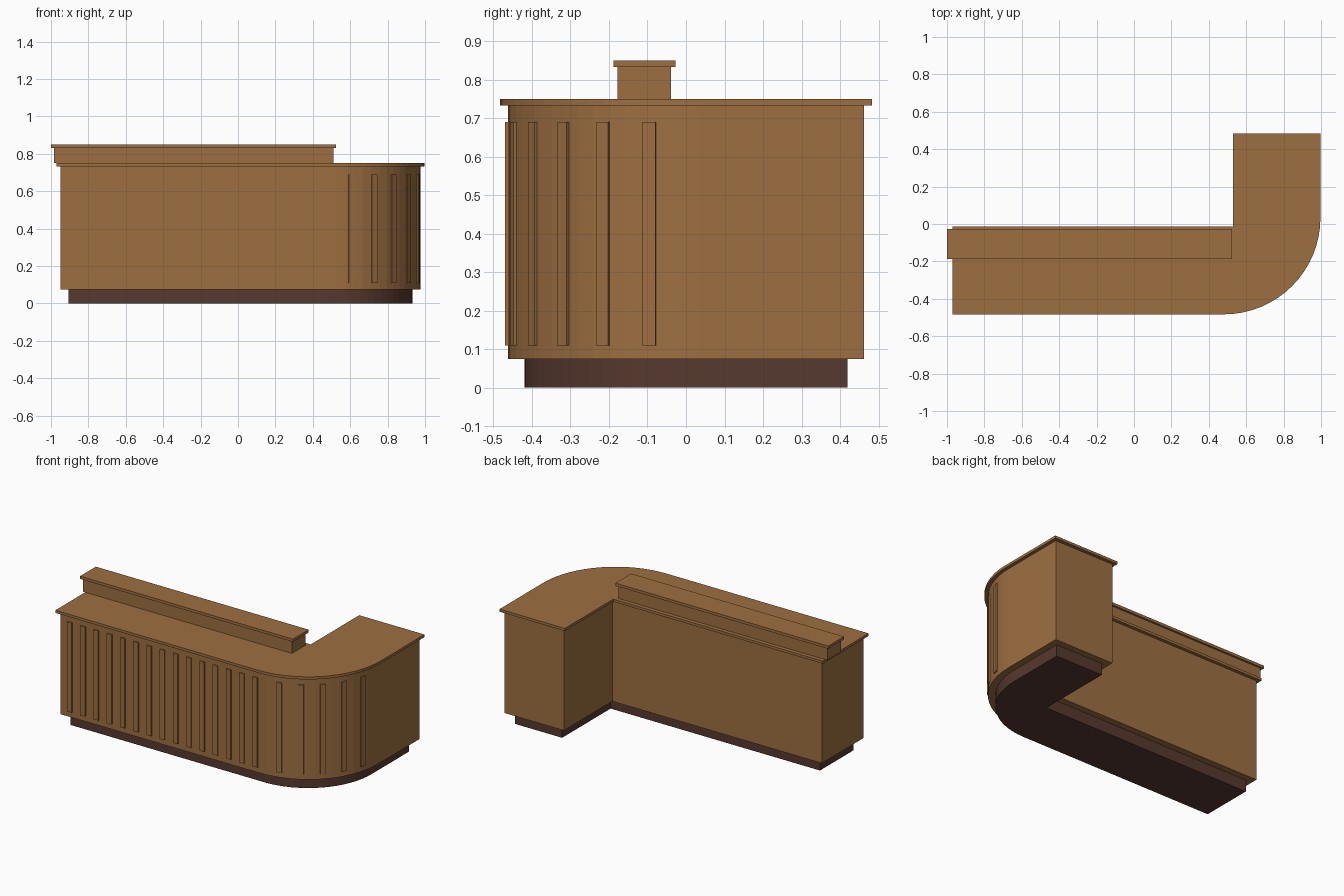
import bpy, bmesh
from math import sin, cos, pi, radians
from mathutils import Matrix, Vector

cube = bpy.data.objects.get("Cube")
if cube:
    bpy.data.objects.remove(cube, do_unlink=True)


def material(name, color):
    m = bpy.data.materials.new(name)
    m.use_nodes = True
    m.diffuse_color = color
    m.node_tree.nodes["Principled BSDF"].inputs["Base Color"].default_value = color
    return m


WOOD = material("warm wood", (0.34, 0.159, 0.053, 1))
DARK = material("dark brown", (0.094, 0.041, 0.028, 1))


def finish(name, bm, mat):
    bmesh.ops.recalc_face_normals(bm, faces=bm.faces)
    mesh = bpy.data.meshes.new(name)
    bm.to_mesh(mesh)
    bm.free()
    mesh.materials.append(mat)
    obj = bpy.data.objects.new(name, mesh)
    bpy.context.collection.objects.link(obj)
    return obj


# Shared L outline: the rounded outer corner turns about CENTRE
CENTRE = Vector((0.48, 0.034, 0))
RADIUS = 0.517
SEGMENTS = 16


def counter_slab(name, inset, z0, z1, mat):
    r = RADIUS - inset
    outline = [(-0.97 + inset, -0.483 + inset)]
    for i in range(SEGMENTS + 1):
        a = -pi / 2 + i * pi / 2 / SEGMENTS
        outline.append((CENTRE.x + r * cos(a), CENTRE.y + r * sin(a)))
    outline += [(CENTRE.x + r, 0.483 - inset), (0.53 + inset, 0.483 - inset),
                (0.53 + inset, -0.013 - inset), (-0.97 + inset, -0.013 - inset)]
    bm = bmesh.new()
    face = bm.faces.new([bm.verts.new((x, y, z0)) for x, y in outline])
    ext = bmesh.ops.extrude_face_region(bm, geom=[face])
    top = [v for v in ext["geom"] if isinstance(v, bmesh.types.BMVert)]
    bmesh.ops.translate(bm, verts=top, vec=(0, 0, z1 - z0))
    return finish(name, bm, mat)


def add_box(bm, centre, size, angle=0):
    mat = (Matrix.Translation(centre) @ Matrix.Rotation(angle, 4, "Z")
           @ Matrix.Diagonal((*size, 1)))
    bmesh.ops.create_cube(bm, size=1, matrix=mat)


def box(name, lo, hi, mat):
    lo, hi = Vector(lo), Vector(hi)
    bm = bmesh.new()
    add_box(bm, (lo + hi) / 2, hi - lo)
    return finish(name, bm, mat)


# Plinth, body and worktop
counter_slab("plinth", 0.064, 0, 0.075, DARK)
counter_slab("counter_body", 0.021, 0.075, 0.733, WOOD)
counter_slab("worktop", 0, 0.733, 0.75, WOOD)

# Raised shelf along the long arm
box("shelf_riser", (-0.985, -0.178, 0.75), (0.511, -0.039, 0.832), WOOD)
box("shelf_cap", (-1.0, -0.188, 0.832), (0.525, -0.027, 0.85), WOOD)

# Vertical battens along the front and round the corner
SLAT = (0.034, 0.014, 0.58)
bm = bmesh.new()
for i in range(15):
    add_box(bm, (-0.879 + 0.0949 * i, -0.463, 0.4), SLAT)
finish("front_battens", bm, WOOD)

bm = bmesh.new()
for deg in range(-75, 0, 15):
    a = radians(deg)
    spot = CENTRE + (RADIUS - 0.021) * Vector((cos(a), sin(a), 0))
    add_box(bm, (spot.x, spot.y, 0.4), SLAT, a + pi / 2)
finish("corner_battens", bm, WOOD)
